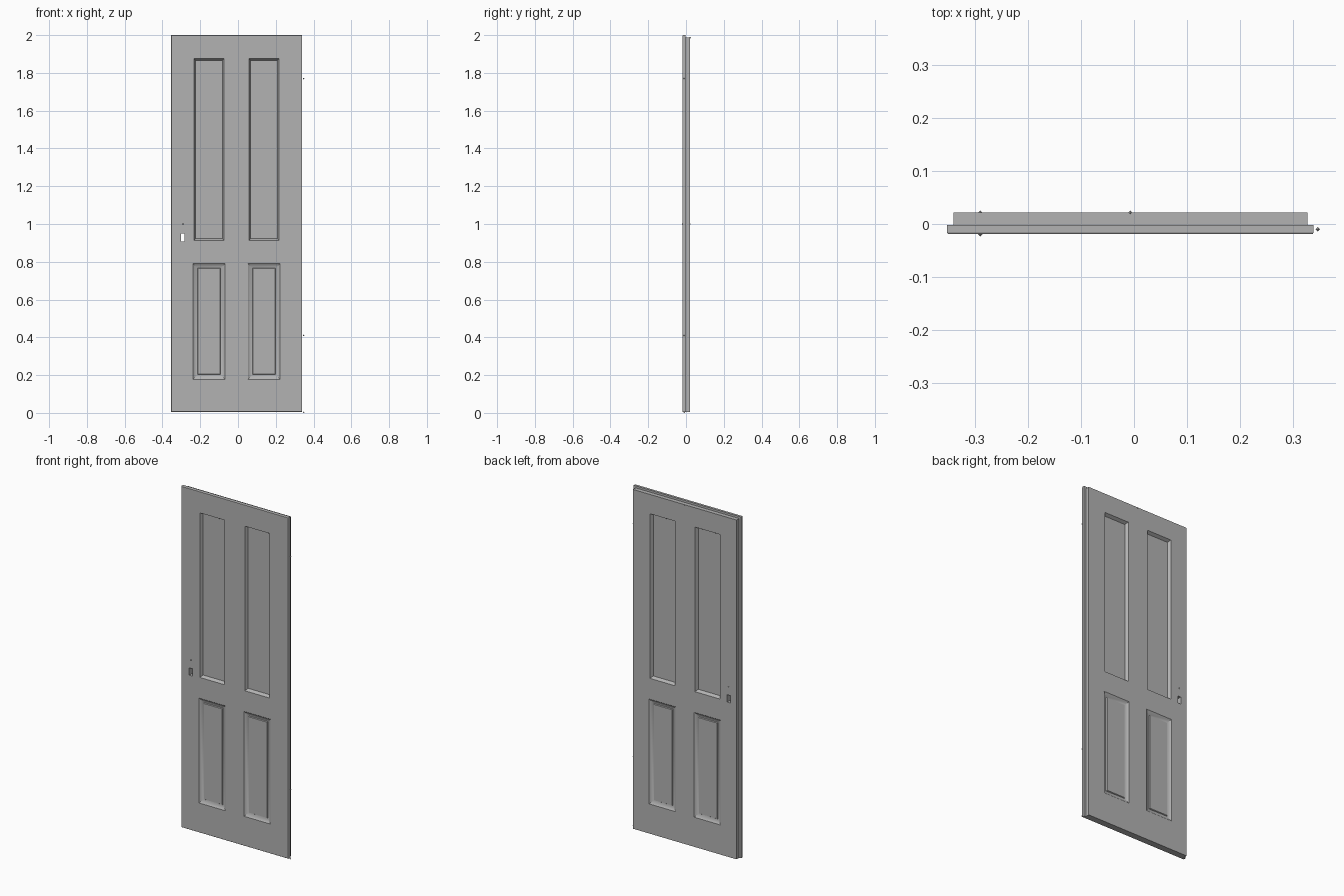
import bpy, bmesh
from mathutils import Matrix

if "Cube" in bpy.data.objects:
    bpy.data.objects.remove(bpy.data.objects["Cube"])

FRONT, BACK, STEP = -0.019, 0.022, -0.002
bm = bmesh.new()


def corners(r, y):
    x0, x1, z0, z1 = r
    return [(x0, y, z0), (x1, y, z0), (x1, y, z1), (x0, y, z1)]


def shrink(r, d):
    return (r[0] + d, r[1] - d, r[2] + d, r[3] - d)


def face(points, flip=False):
    vs = [bm.verts.new(p) for p in points]
    bm.faces.new(vs[::-1] if flip else vs)


def strip(ra, ya, rb, yb, flip=False):
    """Band of four quads from outer rectangle a to inner rectangle b."""
    a, b = corners(ra, ya), corners(rb, yb)
    for i in range(4):
        j = (i + 1) % 4
        face([a[i], a[j], b[j], b[i]], flip)


def panel(rect, y, inward, profile, flip):
    """Nested moulding rings (inset, depth) closed by a flat field."""
    prev, py = rect, y
    for inset, depth in profile:
        r, ny = shrink(rect, inset), y + inward * depth
        strip(prev, py, r, ny, flip)
        prev, py = r, ny
    face(corners(prev, py), flip)


# Moulding profiles: deep flat upper panels, raised lower panels
upper = [(0.005, 0.0), (0.015, 0.0175)]
lower = [(0.004, 0.003), (0.020, 0.010), (0.024, 0.011), (0.027, 0.006)]

# Outlines of the front leaf and the smaller rebated back
full = (-0.354, 0.340, 0.005, 2.0)
front_rim = shrink(full, 0.002)
rebate = (-0.342, 0.328, 0.005, 1.988)

# Faces of both sides as a grid of stiles, rails, panels and keyhole
for y, inward, rim, flip in ((FRONT, 1, front_rim, False), (BACK, -1, rebate, True)):
    xs = [rim[0], -0.302, -0.282, -0.239, -0.068, 0.052, 0.223, rim[1]]
    zs = [rim[2], 0.178, 0.791, 0.908, 0.951, 1.880, rim[3]]
    for i in range(len(xs) - 1):
        for k in range(len(zs) - 1):
            cell = (xs[i], xs[i + 1], zs[k], zs[k + 1])
            if i == 1 and k == 3:
                continue
            if i in (3, 5):
                if k == 1:
                    panel(cell, y, inward, lower, flip)
                    continue
                if k == 3:
                    continue
                if k == 4:
                    panel((xs[i], xs[i + 1], zs[3], zs[5]), y, inward, upper, flip)
                    continue
            face(corners(cell, y), flip)

# Keyhole walls and stepped outer edge
hole = (-0.302, -0.282, 0.908, 0.951)
strip(hole, FRONT, hole, BACK)
strip(full, FRONT + 0.003, front_rim, FRONT)
strip(full, STEP, full, FRONT + 0.003)
strip(rebate, STEP, full, STEP)
strip(rebate, BACK, rebate, STEP)

bmesh.ops.remove_doubles(bm, verts=bm.verts, dist=1e-5)
bmesh.ops.dissolve_degenerate(bm, edges=bm.edges, dist=1e-6)
mesh = bpy.data.meshes.new("door_leaf")
bm.to_mesh(mesh)
bm.free()
door = bpy.data.objects.new("door_leaf", mesh)
bpy.context.collection.objects.link(door)

# Dark grey paint
paint = bpy.data.materials.new("grey_paint")
paint.diffuse_color = (0.45, 0.45, 0.45, 1.0)
paint.use_nodes = True
paint.node_tree.nodes["Principled BSDF"].inputs["Base Color"].default_value = paint.diffuse_color
mesh.materials.append(paint)


def pin(name, loc, r=0.0042):
    """Tiny octahedral fitting point."""
    b = bmesh.new()
    bmesh.ops.create_uvsphere(b, u_segments=4, v_segments=2, radius=r,
                              matrix=Matrix.Translation(loc))
    m = bpy.data.meshes.new(name)
    b.to_mesh(m)
    b.free()
    m.materials.append(paint)
    bpy.context.collection.objects.link(bpy.data.objects.new(name, m))


# Hinge, handle and top fitting points
for n, z in (("hinge_pin_top", 1.77), ("hinge_pin_middle", 0.41), ("hinge_pin_floor", 0.0042)):
    pin(n, (0.348, -0.010, z))
pin("handle_pin_front", (-0.291, FRONT, 1.0))
pin("handle_pin_back", (-0.291, BACK - 0.001, 1.0))
pin("top_pin", (-0.007, BACK - 0.001, 1.986))

# Smooth the soft mouldings, keep real edges sharp
bpy.ops.object.select_all(action='DESELECT')
door.select_set(True)
bpy.context.view_layer.objects.active = door
bpy.ops.object.shade_smooth_by_angle(angle=0.52)
